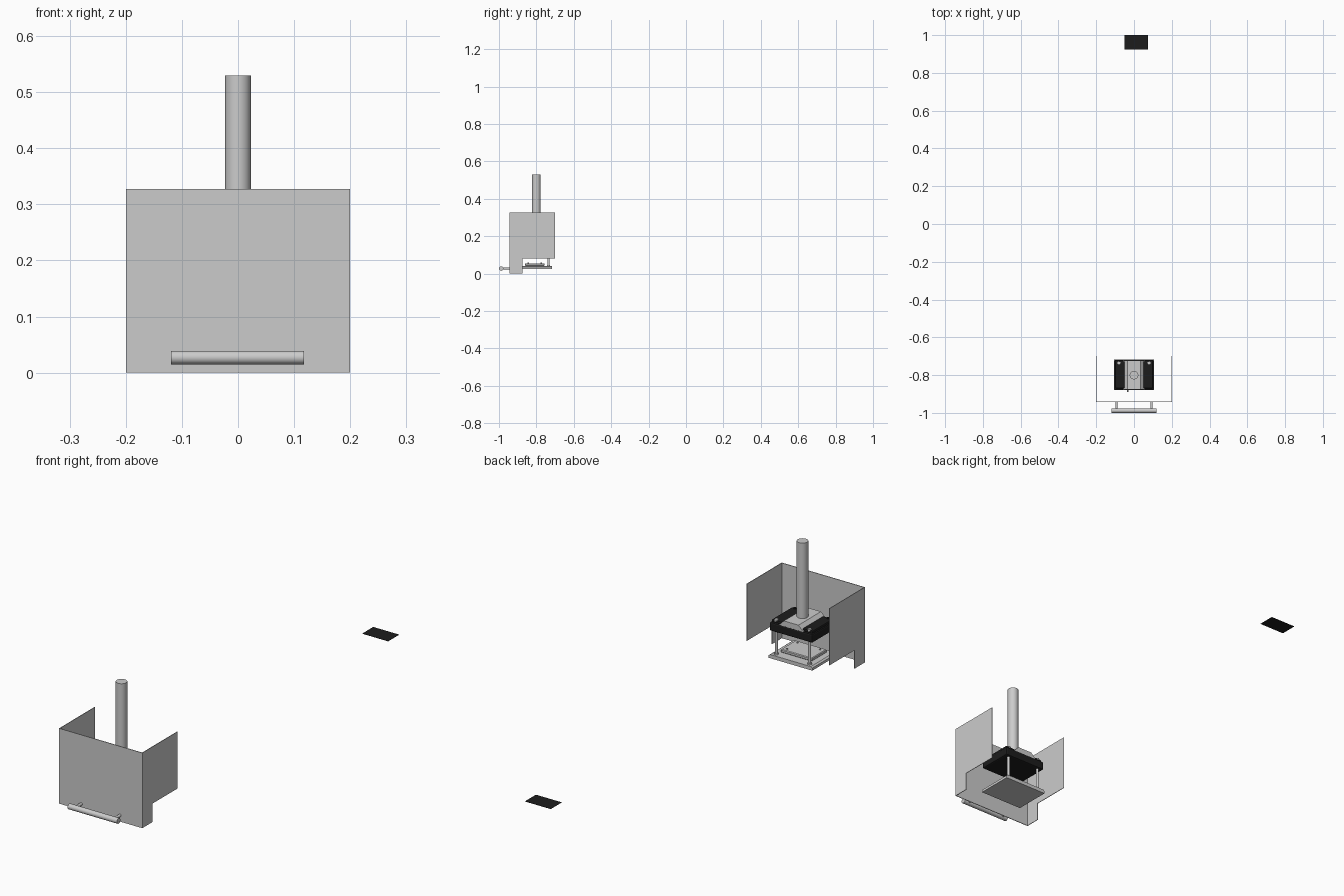
import bpy, bmesh, math
from mathutils import Matrix, Vector

if "Cube" in bpy.data.objects:
    bpy.data.objects.remove(bpy.data.objects["Cube"])

black = bpy.data.materials.new("black_paint")
black.diffuse_color = (0.012, 0.012, 0.012, 1)
black.use_nodes = True
black.node_tree.nodes["Principled BSDF"].inputs["Base Color"].default_value = black.diffuse_color
YC = -0.80  # depth of the press axis


def finish(name, bm, mat=None):
    bmesh.ops.recalc_face_normals(bm, faces=bm.faces)
    me = bpy.data.meshes.new(name)
    bm.to_mesh(me)
    bm.free()
    ob = bpy.data.objects.new(name, me)
    bpy.context.collection.objects.link(ob)
    if mat:
        me.materials.append(mat)
    return ob


def box(name, x, y, z, mat=None, bevel=0, segs=2):
    bm = bmesh.new()
    bmesh.ops.create_cube(bm, size=1)
    for v in bm.verts:
        v.co = [r[0] + (c + 0.5) * (r[1] - r[0]) for c, r in zip(v.co, (x, y, z))]
    ob = finish(name, bm, mat)
    if bevel:
        m = ob.modifiers.new("edge_round", "BEVEL")
        m.width, m.segments = bevel, segs
    return ob


def rod(name, a, b, r, n=32, mat=None):
    a, b = Vector(a), Vector(b)
    bm = bmesh.new()
    rot = (b - a).to_track_quat("Z", "Y").to_matrix().to_4x4()
    bmesh.ops.create_cone(bm, cap_ends=True, segments=n, radius1=r, radius2=r,
                          depth=(b - a).length,
                          matrix=Matrix.Translation((a + b) / 2) @ rot)
    for f in bm.faces:
        f.smooth = len(f.verts) == 4
    for e in bm.edges:
        e.smooth = all(f.smooth for f in e.link_faces)
    return finish(name, bm, mat)


def prism(name, pts, axis, lo, hi, mat=None):
    """Extrude a 2D outline along x (points are y,z) or y (points are x,z)."""
    bm = bmesh.new()
    if axis == "x":
        vs = [bm.verts.new((lo, p, q)) for p, q in pts]
        step = (hi - lo, 0, 0)
    else:
        vs = [bm.verts.new((p, lo, q)) for p, q in pts]
        step = (0, hi - lo, 0)
    f = bm.faces.new(vs)
    new = bmesh.ops.extrude_face_region(bm, geom=[f])["geom"]
    bmesh.ops.translate(bm, vec=step, verts=[g for g in new if isinstance(g, bmesh.types.BMVert)])
    return finish(name, bm, mat)


# folded sheet guard: front and two stepped sides
box("guard_front", (-0.2, 0.2), (-0.943, -0.94), (0, 0.327))
side = [(-0.94, 0), (-0.873, 0), (-0.873, 0.08), (-0.70, 0.08), (-0.70, 0.327), (-0.94, 0.327)]
for s, tag in ((-1, "left"), (1, "right")):
    prism("guard_side_" + tag, side, "x", s * 0.2, s * 0.1975)
    # handle standoffs and guide rods with bolts
    rod("handle_post_" + tag, (s * 0.093, -0.94, 0.027), (s * 0.093, -0.985, 0.027), 0.006, 20)
    rod("guide_rod_" + tag, (s * 0.08, -0.735, 0.035), (s * 0.08, -0.735, 0.19), 0.006, 20)
    rod("guide_collar_" + tag, (s * 0.08, -0.735, 0.039), (s * 0.08, -0.735, 0.047), 0.009, 20)
    rod("guide_bolt_" + tag, (s * 0.08, -0.735, 0.185), (s * 0.08, -0.735, 0.193), 0.009, 6)
    # raised black rail on each side of the head
    box("head_rail_" + tag, sorted((s * 0.05, s * 0.098)), (-0.87, -0.728), (0.178, 0.19),
        black, 0.004)
    rod("rear_screw_" + tag, (s * 0.08, -0.862, 0.185), (s * 0.08, -0.862, 0.194), 0.006, 16, black)

rod("handle_bar", (-0.119, -0.988, 0.027), (0.118, -0.988, 0.027), 0.012)

# lower tooling
prism("base_plate", [(-0.105, 0.025), (0.105, 0.025), (0.105, 0.036), (0.098, 0.041),
                     (-0.098, 0.041), (-0.105, 0.036)], "y", -0.88, -0.717)
box("lower_platen", (-0.075, 0.075), (-0.86, -0.757), (0.041, 0.055), None, 0.003, 1)
for i in (-1, 1):
    for j in (-1, 1):
        rod("platen_screw", (i * 0.055, -0.808 + j * 0.035, 0.054),
            (i * 0.055, -0.808 + j * 0.035, 0.058), 0.004, 12)

# upper head
box("head_body", (-0.103, 0.103), (-0.88, -0.72), (0.142, 0.18), black, 0.006)
prism("head_saddle", [(-0.06, 0.178), (0.06, 0.178), (0.035, 0.202), (-0.035, 0.202)],
      "y", -0.877, -0.722)
rod("press_column", (0, YC, 0.19), (0, YC, 0.53), 0.0228, 48)
rod("head_stub", (-0.032, -0.89, 0.16), (-0.032, -0.87, 0.16), 0.004, 12)

# separate flat plate far behind the press
box("loose_plate", (-0.05, 0.074), (0.925, 1.0), (0.0645, 0.0655), black)
